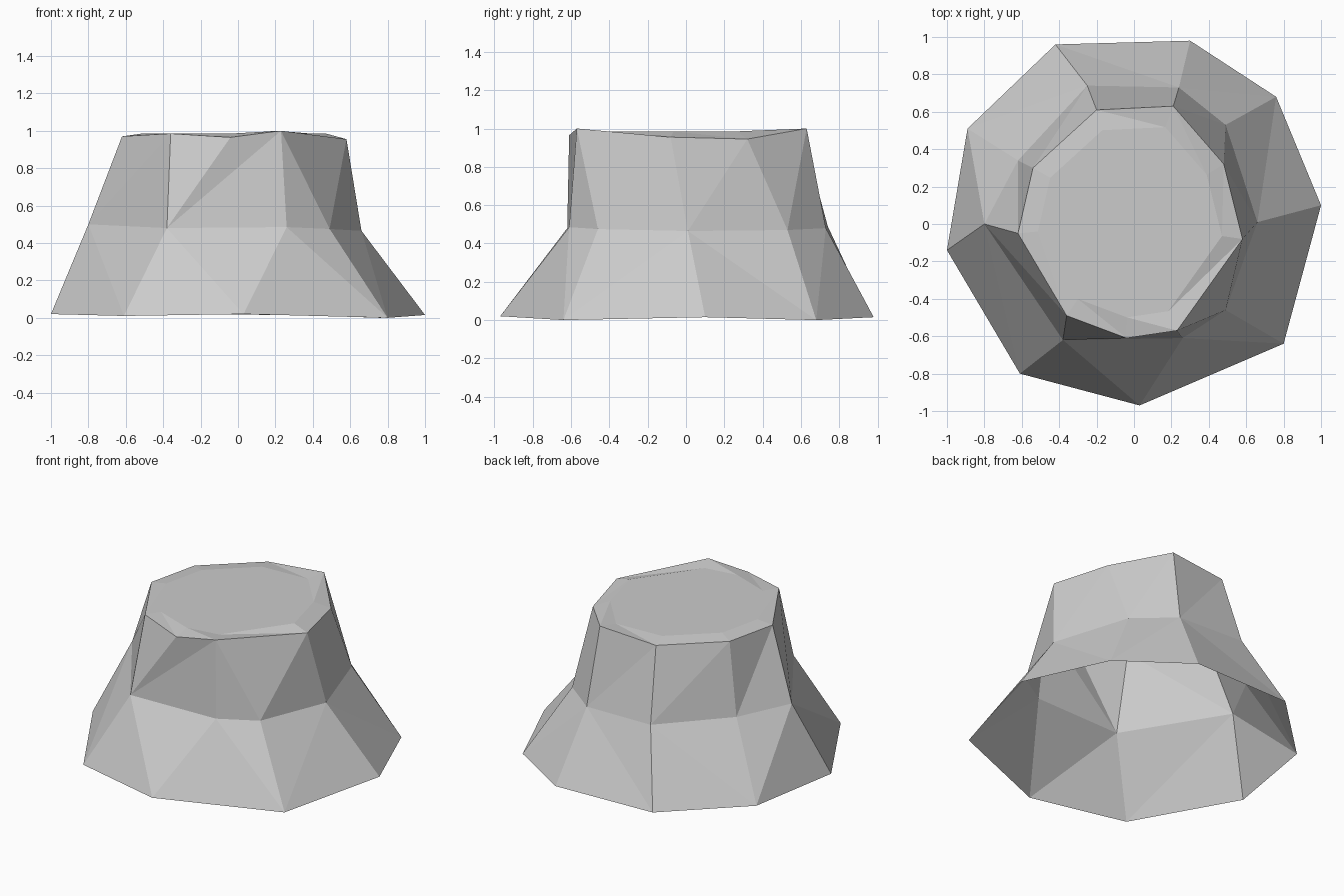
import bpy
import bmesh
from mathutils import Vector

default_cube = bpy.data.objects.get("Cube")
if default_cube:
    bpy.data.objects.remove(default_cube, do_unlink=True)


def make_material(name, colour):
    material = bpy.data.materials.new(name)
    material.use_nodes = True
    material.diffuse_color = colour
    shader = next(n for n in material.node_tree.nodes if n.type == "BSDF_PRINCIPLED")
    shader.inputs["Base Color"].default_value = colour
    return material


def add_ring(mesh, points):
    return [mesh.verts.new(point) for point in points]


def bridge(mesh, upper, lower, steps):
    """Zip two rings with triangles; each step moves along one of the rings."""
    u = l = 0
    count = len(upper)
    for step in steps:
        a, b = upper[u % count], lower[l % count]
        if step == "U":
            u += 1
            mesh.faces.new((a, upper[u % count], b))
        else:
            l += 1
            mesh.faces.new((a, lower[l % count], b))


# Irregular outlines, all running clockwise from the back
foot_outline = [(-.42, .96, .02), (.3, .98, .015), (.76, .68, 0), (1, .1, .015),
                (.8, -.64, 0), (.03, -.97, .02), (-.61, -.8, .01),
                (-1, -.14, .02), (-.89, .51, .02)]
waist_outline = [(-.25, .74, .49), (.24, .73, .48), (.49, .53, .47),
                 (.66, .01, .465), (.49, -.46, .475), (.26, -.61, .485),
                 (-.38, -.62, .48), (-.8, 0, .5), (-.62, .34, .49)]
rim_outline = [(-.2, .61, .97), (.21, .63, 1), (.48, .32, .945),
               (.58, -.08, .955), (.23, -.57, 1), (-.04, -.61, .965),
               (-.36, -.49, .985), (-.62, -.05, .97), (-.54, .3, .97)]

bm = bmesh.new()
foot = add_ring(bm, foot_outline)
waist = add_ring(bm, waist_outline)
rim = add_ring(bm, rim_outline)

# Flared base and upper wall, open underneath
bridge(bm, waist, foot, "ULLUULLUULULULLUUL")
bridge(bm, rim, waist, "LULULULULLUULULULU")

# Shallow border and level centre of the top
centre = sum((Vector(p) for p in rim_outline), Vector()) / len(rim_outline)
inner_points = [centre.lerp(Vector(p), .82) for p in rim_outline]
for point in inner_points:
    point.z = .985
inner = add_ring(bm, inner_points)
bridge(bm, inner, rim, "UL" * len(rim))
bm.faces.new(inner)

bmesh.ops.recalc_face_normals(bm, faces=bm.faces)
bm.normal_update()
if bm.faces[:][-1].normal.z < 0:
    bmesh.ops.reverse_faces(bm, faces=bm.faces)

data = bpy.data.meshes.new("rock_stump")
bm.to_mesh(data)
bm.free()
data.materials.append(make_material("light grey stone", (.6, .6, .6, 1)))
stump = bpy.data.objects.new("rock_stump", data)
bpy.context.collection.objects.link(stump)
